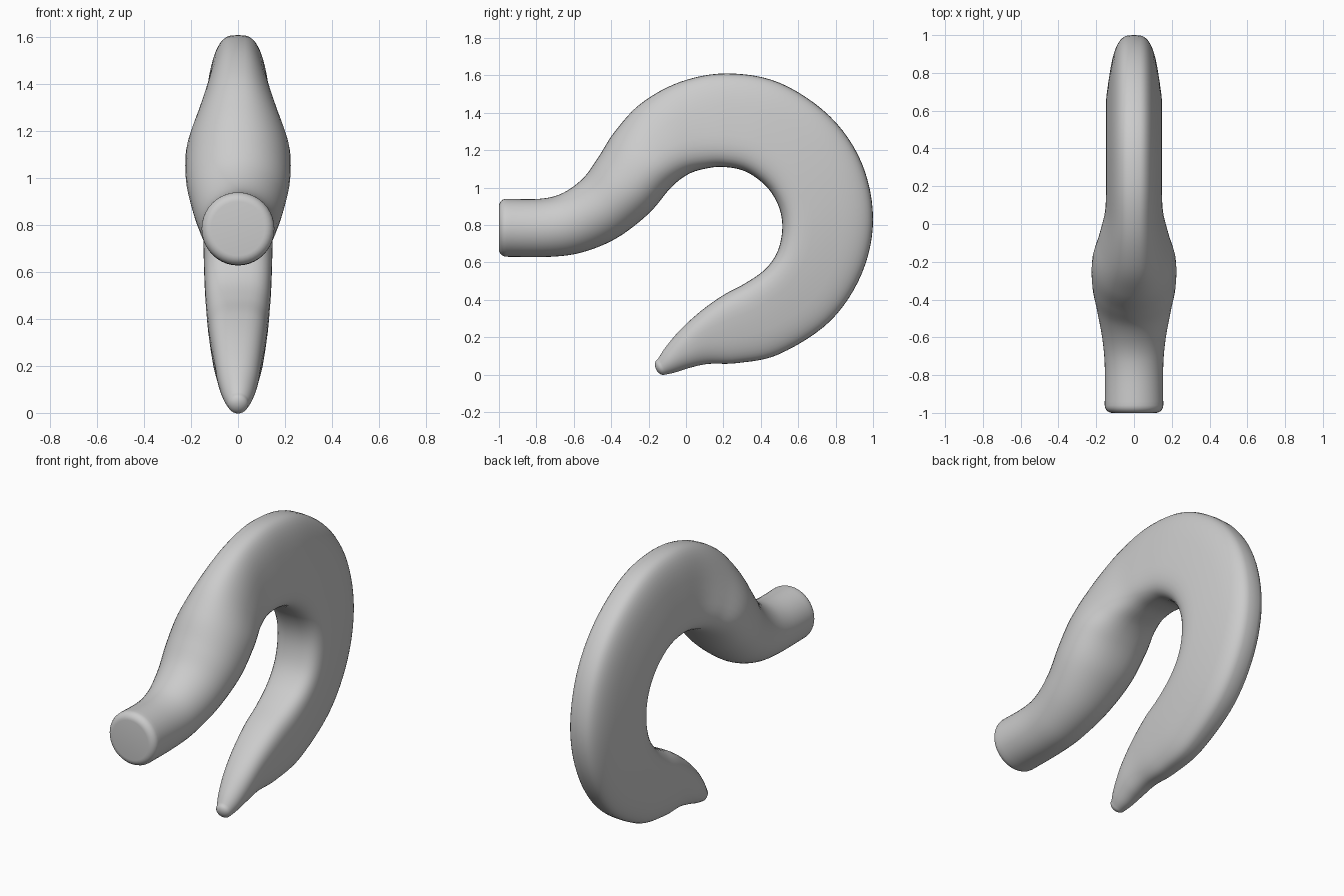
import bpy, math
from mathutils import Vector

if "Cube" in bpy.data.objects:
    bpy.data.objects.remove(bpy.data.objects["Cube"])

# sections: outer y, outer z, inner y, inner z, half width, wedge taper, squareness power
SECTIONS = [
    (-.96, .94, -.96, .63, .155, 0, 1),
    (-.78, .94, -.72, .63, .155, 0, 1),
    (-.66, .97, -.55, .655, .168, 0, 1),
    (-.55, 1.05, -.37, .73, .195, .03, 1),
    (-.47, 1.16, -.20, .86, .22, .10, .96),
    (-.38, 1.30, -.08, 1.00, .215, .20, .9),
    (-.24, 1.45, .01, 1.07, .175, .26, .8),
    (-.03, 1.565, .10, 1.10, .142, .27, .68),
    (.22, 1.61, .20, 1.11, .135, .27, .62),
    (.50, 1.56, .32, 1.085, .135, .27, .6),
    (.77, 1.38, .43, 1.005, .135, .27, .6),
    (.94, 1.13, .495, .90, .135, .27, .6),
    (1.0, .83, .515, .785, .135, .27, .6),
    (.94, .54, .49, .66, .132, .27, .6),
    (.77, .285, .425, .565, .127, .27, .6),
    (.50, .11, .32, .49, .12, .26, .65),
    (.28, .062, .20, .425, .112, .24, .7),
    (.12, .057, .08, .34, .10, .2, .8),
    (.02, .036, -.03, .24, .087, .12, .9),
    (-.06, .011, -.11, .145, .066, .05, 1),
    (-.11, .0, -.15, .083, .045, 0, 1),
]
STEPS, SIDES = 6, 40


def spline(i, t):
    n = len(SECTIONS) - 1
    a, b, c, d = (SECTIONS[min(max(j, 0), n)] for j in (i - 1, i, i + 1, i + 2))
    return [.5 * (2 * q + (r - p) * t + (2 * p - 5 * q + 4 * r - s) * t * t
                  + (3 * q - p - 3 * r + s) * t ** 3) for p, q, r, s in zip(a, b, c, d)]


def power(v, p):
    return math.copysign(abs(v) ** p, v)


def ring(sec, shift=(0, 0), inset=0):
    oy, oz, iy, iz, w, k, p = sec
    outer, inner = Vector((0, oy, oz)), Vector((0, iy, iz))
    mid = (outer + inner) / 2 + Vector((0, *shift))
    half = (outer - inner) / 2
    half *= 1 - inset / half.length
    w -= inset * w / (half.length + inset)
    pts = []
    for j in range(SIDES):
        a = 2 * math.pi * j / SIDES
        v = power(math.cos(a), p)
        pts.append(mid + half * v + Vector((w * power(math.sin(a), p) * (1 - k * v), 0, 0)))
    return pts


# shank end with rounded rim
rings = []
for j in range(6):
    a = math.pi / 2 * j / 6
    rings.append(ring(SECTIONS[0], (-.04 * math.cos(a), 0), .04 * (1 - math.sin(a))))

# main bend
for i in range(len(SECTIONS) - 1):
    rings += [ring(spline(i, s / STEPS)) for s in range(STEPS)]
rings.append(ring(SECTIONS[-1]))

# domed tip
for j in range(1, 7):
    a = math.pi / 2 * j / 6.3
    d = .033 * math.sin(a)
    rings.append(ring(SECTIONS[-1], (-.905 * d, -.426 * d), .046 * (1 - math.cos(a))))

verts = [v for r in rings for v in r]
faces = []
for i in range(len(rings) - 1):
    for j in range(SIDES):
        a, b = i * SIDES + j, i * SIDES + (j + 1) % SIDES
        faces.append((a, b, b + SIDES, a + SIDES))
faces.append(tuple(reversed(range(SIDES))))
last = (len(rings) - 1) * SIDES
faces.append(tuple(range(last, last + SIDES)))

mesh = bpy.data.meshes.new("curved_hook")
mesh.from_pydata(verts, [], faces)
hook = bpy.data.objects.new("curved_hook", mesh)
bpy.context.collection.objects.link(hook)

# consistent outward faces and smooth shading
bpy.context.view_layer.objects.active = hook
hook.select_set(True)
bpy.ops.object.mode_set(mode='EDIT')
bpy.ops.mesh.select_all(action='SELECT')
bpy.ops.mesh.normals_make_consistent(inside=False)
bpy.ops.object.mode_set(mode='OBJECT')
bpy.ops.object.shade_smooth()
